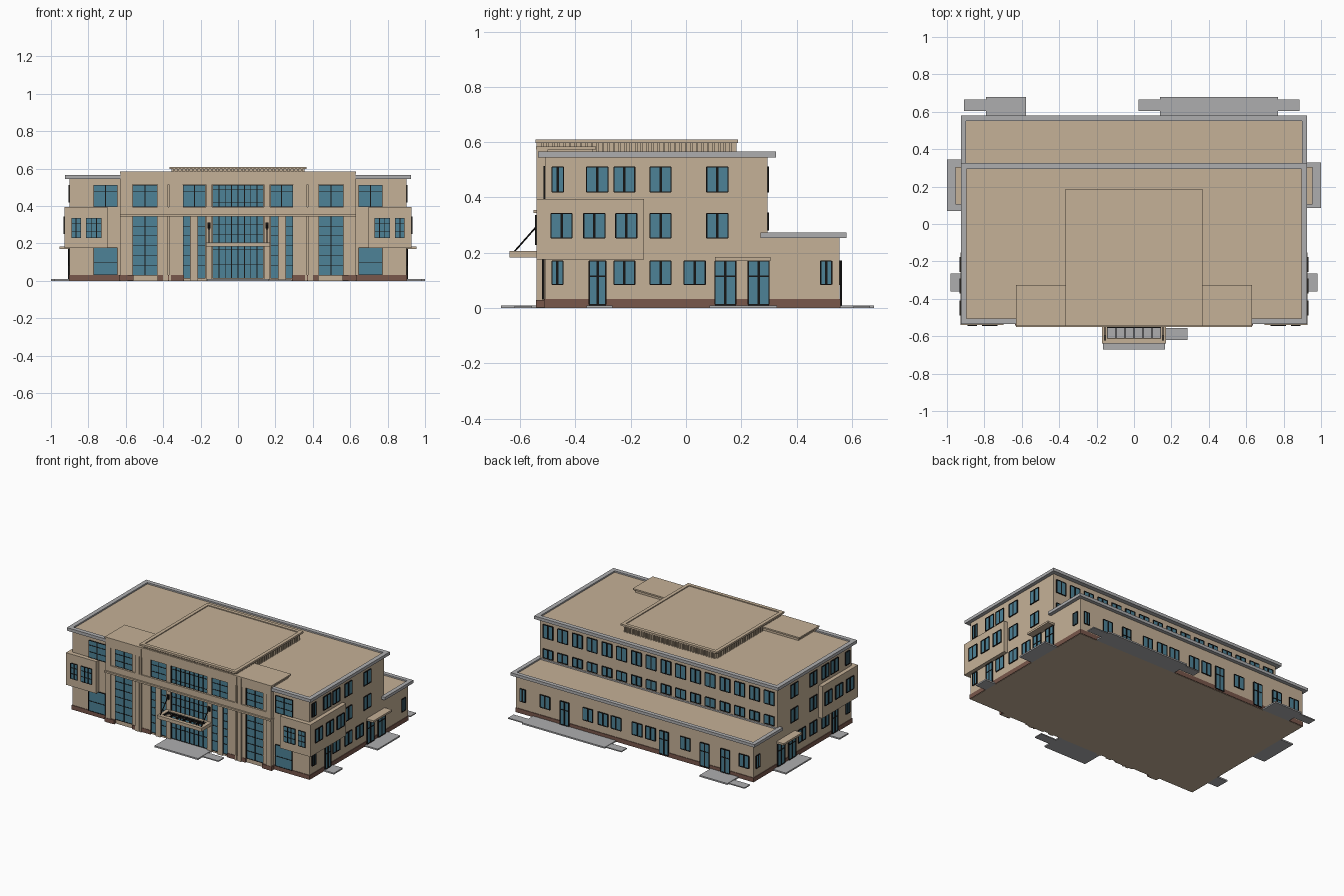
import bpy, bmesh, math
from mathutils import Vector, Matrix


def material(name, rgb):
    m = bpy.data.materials.new(name)
    m.diffuse_color = (*rgb, 1)
    return m


TAN = material("tan_render", (0.56, 0.44, 0.31))
GREY = material("grey_concrete", (0.42, 0.42, 0.43))
BROWN = material("brown_plinth", (0.19, 0.095, 0.07))
BLUE = material("blue_glass", (0.075, 0.225, 0.31))
BLACK = material("black_frame", (0.008, 0.008, 0.008))
parts = {}


def box(part, mat, x0, x1, y0, y1, z0, z1):
    """Add an axis-aligned box to the named part."""
    bm = parts.setdefault(part, (bmesh.new(), mat))[0]
    c = Vector(((x0 + x1) / 2, (y0 + y1) / 2, (z0 + z1) / 2))
    s = (abs(x1 - x0), abs(y1 - y0), abs(z1 - z0), 1)
    bmesh.ops.create_cube(bm, size=1, matrix=Matrix.Translation(c) @ Matrix.Diagonal(s))


def both(part, mat, x0, x1, *r):
    """Box on the right and its mirror on the left."""
    box(part, mat, x0, x1, *r)
    box(part, mat, -x1, -x0, *r)


def frame(part, mat, x0, x1, y0, y1, z0, z1, w):
    box(part, mat, x0, x1, y0, y0 + w, z0, z1)
    box(part, mat, x0, x1, y1 - w, y1, z0, z1)
    box(part, mat, x0, x0 + w, y0 + w, y1 - w, z0, z1)
    box(part, mat, x1 - w, x1, y0 + w, y1 - w, z0, z1)


def plate(part, mat, side, p, u0, u1, z0, z1, t):
    """Thin plate on a wall at plane p; side is front, back, right or left."""
    s = -1 if side in ("front", "left") else 1
    a, b = sorted((p - s * 0.002, p + s * t))
    if side in ("front", "back"):
        box(part, mat, u0, u1, a, b, z0, z1)
    else:
        box(part, mat, a, b, u0, u1, z0, z1)


def window(side, p, u0, u1, z0, z1, cols=2, zs=(), w=0.005):
    """Glass plate with border, vertical mullions and horizontal bars at zs."""
    plate(side + "_glass", BLUE, side, p, u0, u1, z0, z1, 0.003)
    for i in range(cols + 1):
        h = w if 0 < i < cols else w / 2
        c = u0 + (u1 - u0) * i / cols
        plate(side + "_window_bars", BLACK, side, p, c - h / 2, c + h / 2, z0, z1, 0.006)
    for z in (z0, z1, *zs):
        plate(side + "_window_bars", BLACK, side, p, u0, u1, z - w / 4, z + w / 4, 0.006)


def front_pair(p, u0, u1, *r, **k):
    window("front", p, u0, u1, *r, **k)
    window("front", p, -u1, -u0, *r, **k)


def sides(p, u0, u1, *r, **k):
    window("right", p, u0, u1, *r, **k)
    window("left", -p, u0, u1, *r, **k)


# Main masses and plinth
box("main_block", TAN, -0.9, 0.9, -0.51, 0.295, 0.0, 0.556)
box("rear_block", TAN, -0.9, 0.9, 0.29, 0.555, 0.0, 0.264)
box("plinth", BROWN, -0.904, 0.904, -0.514, 0.559, 0.002, 0.032)
both("front_plinth", BROWN, 0.29, 0.43, -0.535, -0.5, 0.002, 0.03)
both("front_plinth", BROWN, 0.56, 0.635, -0.542, -0.5, 0.002, 0.03)

# Grey roof cornices
frame("upper_cornice", GREY, -0.925, 0.925, -0.535, 0.325, 0.545, 0.566, 0.03)
frame("rear_cornice", GREY, -0.925, 0.925, 0.27, 0.58, 0.254, 0.274, 0.028)

# Projecting front centre: wall, piers, beams
box("front_wall", TAN, -0.625, 0.625, -0.522, -0.5, 0.0, 0.575)
box("front_top_beam", TAN, -0.625, 0.625, -0.537, -0.5, 0.515, 0.575)
box("front_mid_beam", TAN, -0.625, 0.625, -0.54, -0.5, 0.35, 0.395)
box("front_mid_ledge", TAN, -0.632, 0.632, -0.551, -0.5, 0.343, 0.355)
for a, b in ((0.59, 0.628), (0.357, 0.368), (0.374, 0.402)):
    both("front_piers", TAN, a, b, -0.54, -0.5, 0.0, 0.575)
for a, b in ((0.138, 0.172), (0.293, 0.357), (0.402, 0.43), (0.563, 0.59)):
    both("front_wall_strips", TAN, a, b, -0.532, -0.5, 0.0, 0.575)
both("narrow_piers", TAN, 0.217, 0.253, -0.532, -0.5, 0.0, 0.345)

# Raised roofs over the front centre
box("side_roof_body", TAN, -0.618, 0.618, -0.535, -0.337, 0.55, 0.574)
box("side_roof_slab", TAN, -0.632, 0.632, -0.542, -0.326, 0.574, 0.584)
box("central_roof_body", TAN, -0.345, 0.345, -0.53, 0.172, 0.55, 0.603)
frame("central_roof_rim", TAN, -0.365, 0.365, -0.545, 0.188, 0.597, 0.609, 0.024)
for i in range(35):
    y = -0.52 + 0.02 * i
    both("roof_ribs", TAN, 0.344, 0.356, y - 0.004, y + 0.004, 0.555, 0.598)
for i in range(35):
    x = -0.34 + 0.02 * i
    box("roof_ribs", TAN, x - 0.004, x + 0.004, 0.17, 0.182, 0.555, 0.598)
    box("roof_ribs", TAN, x - 0.004, x + 0.004, -0.54, -0.528, 0.584, 0.598)

# Corner bays wrapping front and sides
both("corner_bays", TAN, 0.698, 0.928, -0.54, -0.152, 0.175, 0.395)

# Front windows
up = dict(cols=2, zs=(0.435, 0.48))
front_pair(-0.51, 0.645, 0.772, 0.395, 0.512, **up)
front_pair(-0.522, 0.433, 0.562, 0.395, 0.512, **up)
front_pair(-0.522, 0.174, 0.292, 0.395, 0.512, **up)
window("front", -0.522, -0.136, 0.136, 0.395, 0.512, cols=8, zs=(0.42, 0.49))
rows = [0.03 + 0.0525 * i for i in range(1, 6)]
front_pair(-0.522, 0.433, 0.562, 0.03, 0.345, cols=2, zs=rows)
for a, b in ((0.174, 0.215), (0.255, 0.292)):
    front_pair(-0.522, a, b, 0.015, 0.345, cols=1, zs=rows)
window("front", -0.522, -0.136, 0.136, 0.015, 0.345, cols=8, zs=(0.09, 0.17, 0.25, 0.3))
front_pair(-0.514, 0.645, 0.772, 0.032, 0.177, cols=1, zs=(0.1,))
front_pair(-0.54, 0.73, 0.812, 0.23, 0.335, cols=3, zs=(0.265, 0.305))
front_pair(-0.54, 0.84, 0.89, 0.23, 0.335, cols=2, zs=(0.265, 0.305))

# Side windows and doors
F = 0.009
for a, b in ((-0.485, -0.443), (-0.36, -0.282), (-0.26, -0.185), (-0.13, -0.054), (0.075, 0.152)):
    sides(0.9, a, b, 0.42, 0.51, w=F)
for a, b, p in ((-0.488, -0.412, 0.928), (-0.37, -0.293, 0.928), (-0.254, -0.178, 0.928),
                (-0.13, -0.054, 0.9), (0.075, 0.152, 0.9)):
    sides(p, a, b, 0.253, 0.342, w=F)
for a, b in ((-0.485, -0.445), (-0.26, -0.185), (-0.13, -0.054), (-0.007, 0.07), (0.487, 0.527)):
    sides(0.9, a, b, 0.085, 0.17, w=F)
for a, b in ((-0.35, -0.29), (0.105, 0.18), (0.225, 0.3)):
    sides(0.904, a, b, 0.012, 0.17, zs=(0.115,), w=F)

# Rear windows and doors
for i in range(16):
    x = -0.84 + 0.112 * i
    for z in (0.283, 0.42):
        window("back", 0.295, x - 0.037, x + 0.037, z, z + (0.06 if z < 0.4 else 0.09), w=F)
for x in (0.85, 0.68, 0.355, 0.24, 0.14, -0.02, -0.12, -0.385, -0.83):
    h = 0.02 if x > 0.8 else 0.037
    window("back", 0.555, x - h, x + h, 0.085, 0.17, w=F)
for x in (0.53, -0.225, -0.535, -0.69):
    window("back", 0.559, x - 0.033, x + 0.033, 0.012, 0.17, zs=(0.115,), w=F)

# Side door canopies
both("side_canopies", TAN, 0.89, 0.955, 0.105, 0.305, 0.171, 0.184)

# Entrance canopy: open frame with dark bars, wall plates and tie rods
frame("entrance_canopy", TAN, -0.17, 0.17, -0.638, -0.52, 0.183, 0.206, 0.025)
for i in range(7):
    x = -0.145 + 0.29 * i / 6
    box("canopy_bars", BLACK, x - 0.003, x + 0.003, -0.615, -0.545, 0.192, 0.203)
for y in (-0.612, -0.552):
    box("canopy_bars", BLACK, -0.145, 0.145, y - 0.003, y + 0.003, 0.192, 0.203)
both("tie_plates", BLACK, 0.147, 0.162, -0.541, -0.53, 0.28, 0.312)
a, b = Vector((0, -0.62, 0.205)), Vector((0, -0.538, 0.298))
for x in (-0.155, 0.155):
    bm = parts.setdefault("tie_rods", (bmesh.new(), BLACK))[0]
    off = Vector((x, 0, 0))
    m = Matrix.Translation((a + b) / 2 + off) @ (b - a).to_track_quat("Z", "Y").to_matrix().to_4x4()
    bmesh.ops.create_cone(bm, segments=6, cap_ends=True, radius1=0.003, radius2=0.003,
                          depth=(b - a).length, matrix=m)

# Grey steps and ramps at ground level
for x0, x1, y0, y1, h in (
        (-0.165, 0.165, -0.67, -0.51, 0.01), (0.165, 0.285, -0.62, -0.557, 0.007),
        (-0.91, -0.58, 0.605, 0.665, 0.007), (-0.79, -0.578, 0.555, 0.68, 0.01),
        (0.025, 0.885, 0.605, 0.665, 0.007), (0.14, 0.77, 0.555, 0.68, 0.01),
        (-1.0, -0.9, 0.07, 0.345, 0.01), (0.9, 1.0, 0.085, 0.33, 0.01),
        (-0.98, -0.9, -0.36, -0.265, 0.01), (0.9, 0.98, -0.36, -0.265, 0.01)):
    box("ground_steps", GREY, x0, x1, y0, y1, 0, h)

# Turn the collected parts into objects
for name, (bm, mat) in parts.items():
    me = bpy.data.meshes.new(name)
    bm.to_mesh(me)
    bm.free()
    me.materials.append(mat)
    bpy.context.collection.objects.link(bpy.data.objects.new(name, me))
